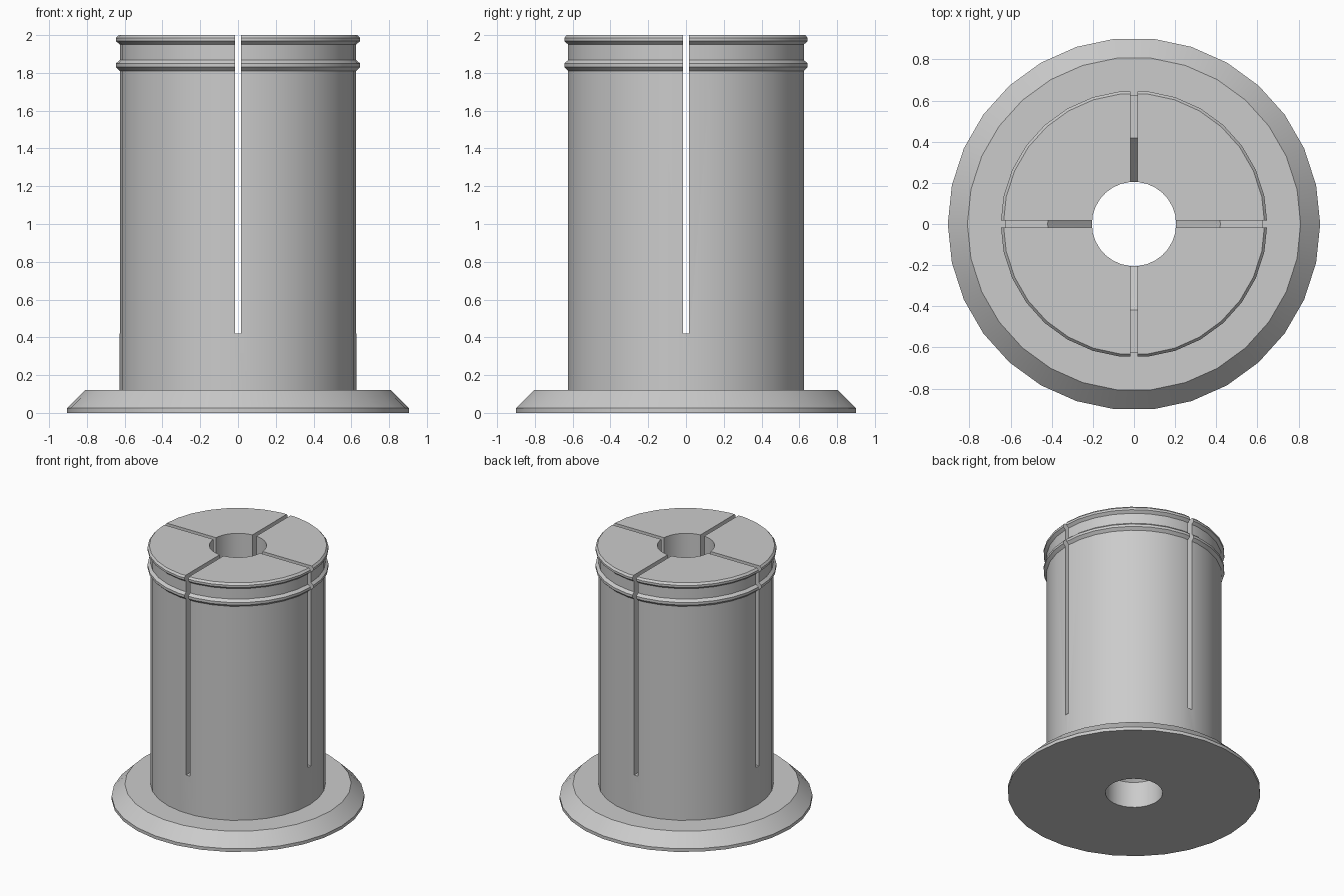
import bpy, bmesh, math

cube = bpy.data.objects.get("Cube")
if cube:
    bpy.data.objects.remove(cube)

SIDES = 30
BORE = 0.205
BODY = 0.627
BULGE = 0.648
CAVITY = 0.42

grey = bpy.data.materials.new("plain_grey")
grey.use_nodes = True
colour = (0.6, 0.6, 0.6, 1)
grey.diffuse_color = colour
grey.node_tree.nodes["Principled BSDF"].inputs["Base Color"].default_value = colour


def add_object(name, bm):
    bmesh.ops.recalc_face_normals(bm, faces=bm.faces)
    mesh = bpy.data.meshes.new(name)
    bm.to_mesh(mesh)
    bm.free()
    mesh.materials.append(grey)
    obj = bpy.data.objects.new(name, mesh)
    bpy.context.collection.objects.link(obj)
    return obj


def lathe(name, profile):
    """Turn a closed (radius, height) outline around the z axis."""
    bm = bmesh.new()
    rings = []
    for i in range(SIDES):
        a = math.tau * i / SIDES
        rings.append([bm.verts.new((r * math.cos(a), r * math.sin(a), z))
                      for r, z in profile])
    n = len(profile)
    for i in range(SIDES):
        here, there = rings[i], rings[(i + 1) % SIDES]
        for j in range(n):
            k = (j + 1) % n
            bm.faces.new((here[j], there[j], there[k], here[k]))
    return add_object(name, bm)


def activate(obj):
    bpy.ops.object.select_all(action='DESELECT')
    obj.select_set(True)
    bpy.context.view_layer.objects.active = obj


# Base flange with a bevelled rim
flange = lathe("base_flange", [
    (BORE, 0), (0.905, 0), (0.905, 0.025), (0.81, 0.12), (BORE, 0.12)])

# Hollow sleeve with two snap ridges, cavity tapering to the bore at both ends
sleeve = lathe("slotted_sleeve", [
    (BORE, 0.12), (BODY, 0.12),
    (BODY, 1.81), (BULGE, 1.83), (BULGE, 1.85), (BODY, 1.868),
    (BODY, 1.95), (BULGE, 1.968), (BULGE, 1.985), (0.635, 2.0),
    (BORE, 2.0), (BORE, 1.8), (CAVITY, 1.585), (CAVITY, 0.42), (BORE, 0.205)])

# Crossing slots that split the sleeve into four fingers
for axis, size in (("x", (2, 0.034)), ("y", (0.034, 2))):
    bm = bmesh.new()
    bmesh.ops.create_cube(bm, size=1)
    bmesh.ops.scale(bm, vec=(*size, 1.7), verts=bm.verts)
    bmesh.ops.translate(bm, vec=(0, 0, 0.42 + 0.85), verts=bm.verts)
    cutter = add_object("slot_cutter_" + axis, bm)
    cutter.hide_render = True
    activate(sleeve)
    cut = sleeve.modifiers.new("slot_" + axis, 'BOOLEAN')
    cut.operation = 'DIFFERENCE'
    cut.solver = 'EXACT'
    cut.object = cutter
    bpy.ops.object.modifier_apply(modifier=cut.name)
    bpy.data.objects.remove(cutter)

# Smooth round walls, crisp edges
for obj in (flange, sleeve):
    activate(obj)
    bpy.ops.object.shade_smooth_by_angle(angle=math.radians(30))
